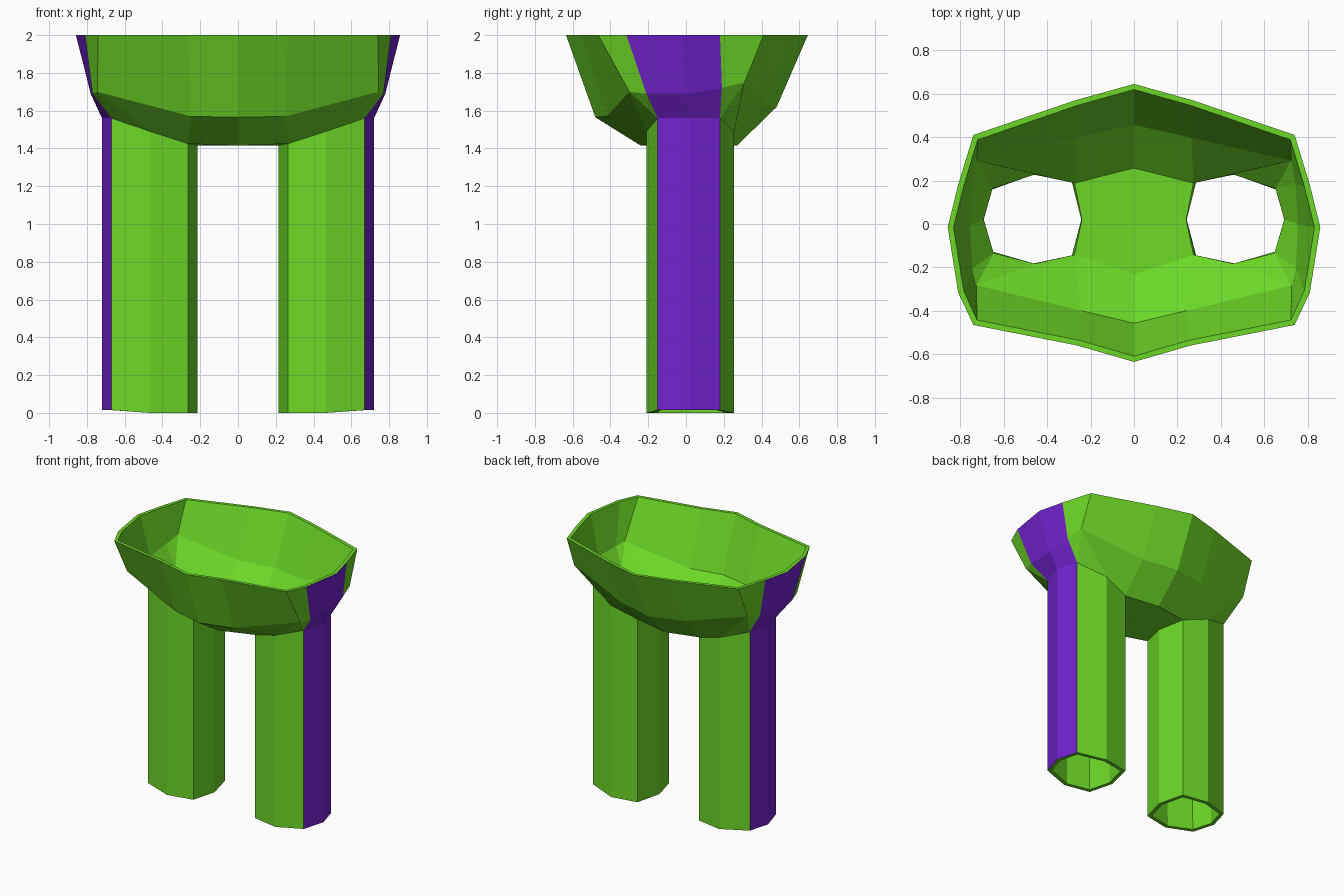
import bpy, bmesh

cube = bpy.data.objects.get("Cube")
if cube:
    bpy.data.objects.remove(cube, do_unlink=True)


def make_material(name, colour):
    mat = bpy.data.materials.new(name)
    mat.use_nodes = True
    mat.diffuse_color = colour
    mat.node_tree.nodes["Principled BSDF"].inputs["Base Color"].default_value = colour
    return mat


green = make_material("bright green", (0.15, 0.68, 0.02, 1))
purple = make_material("purple stripe", (0.17, 0.016, 0.62, 1))

# Half rings of the waist and hips, from front centre round the side to back centre
TOP = 2
WAIST = [(0, -.635), (.26, -.56), (.74, -.465), (.81, -.315), (.858, -.015),
         (.81, .18), (.74, .41), (.27, .57), (0, .645)]
HIPS = [(0, -.48, 1.565), (.25, -.42, 1.57), (.745, -.3, 1.7), (.77, -.21, 1.69),
        (.78, 0, 1.69), (.77, .19, 1.72), (.745, .31, 1.75), (.27, .42, 1.63), (0, .48, 1.62)]
# Top of one leg, from inner front round the outside to the inner side
LEG = [(.265, -.17, 1.425), (.465, -.21, 1.49), (.67, -.15, 1.56), (.72, .02, 1.56),
       (.675, .18, 1.56), (.465, .255, 1.49), (.265, .22, 1.425), (.215, .02, 1.415)]
CROTCH = [(0, -.24, 1.415), (0, .02, 1.415), (0, .27, 1.415)]

bm = bmesh.new()


def ring(points):
    return [bm.verts.new(p) for p in points]


def face(verts, stripe=False):
    bm.faces.new(verts).material_index = int(stripe)


waist = ring([(x, y, TOP) for x, y in WAIST])
hips = ring(HIPS)
leg = ring(LEG)
cuff = ring([(x, y, 0.015 if x > 0.6 else 0) for x, y, z in LEG])
front, middle, back = ring(CROTCH)
seat = [front] + leg[:-1] + [back]
inner = leg[-1]

# Waist and hip bands, with the stripe on the two side panels
for i in range(len(hips) - 1):
    j = i + 1
    stripe = i in (3, 4)
    face((waist[i], hips[i], hips[j], waist[j]), stripe)
    if i == 2:      # front corner fold
        face((hips[i], seat[i], seat[j]))
        face((hips[i], seat[j], hips[j]))
    elif i == 5:    # back corner fold
        face((hips[i], seat[i], hips[j]))
        face((seat[i], seat[j], hips[j]))
    else:
        face((hips[i], seat[i], seat[j], hips[j]), stripe)

# Crotch panels
face((middle, inner, leg[0], front))
face((back, leg[-2], inner, middle))

# Leg tube
for i in range(len(leg)):
    j = (i + 1) % len(leg)
    face((leg[i], cuff[i], cuff[j], leg[j]), i in (2, 3))

mesh = bpy.data.meshes.new("trousers")
bm.to_mesh(mesh)
bm.free()
trousers = bpy.data.objects.new("trousers", mesh)
bpy.context.collection.objects.link(trousers)
mesh.materials.append(green)
mesh.materials.append(purple)

# Mirror to both legs, then thicken the cloth with a green lining
mirror = trousers.modifiers.new("mirror", 'MIRROR')
mirror.use_clip = True
cloth = trousers.modifiers.new("cloth", 'SOLIDIFY')
cloth.thickness = 0.027
cloth.offset = -1
cloth.use_even_offset = True
cloth.material_offset = -1
cloth.material_offset_rim = -1

bpy.context.view_layer.objects.active = trousers
trousers.select_set(True)
for name in ("mirror", "cloth"):
    bpy.ops.object.modifier_apply(modifier=name)

# Level the waist edge
for v in trousers.data.vertices:
    if v.co.z > TOP - 0.1:
        v.co.z = TOP
